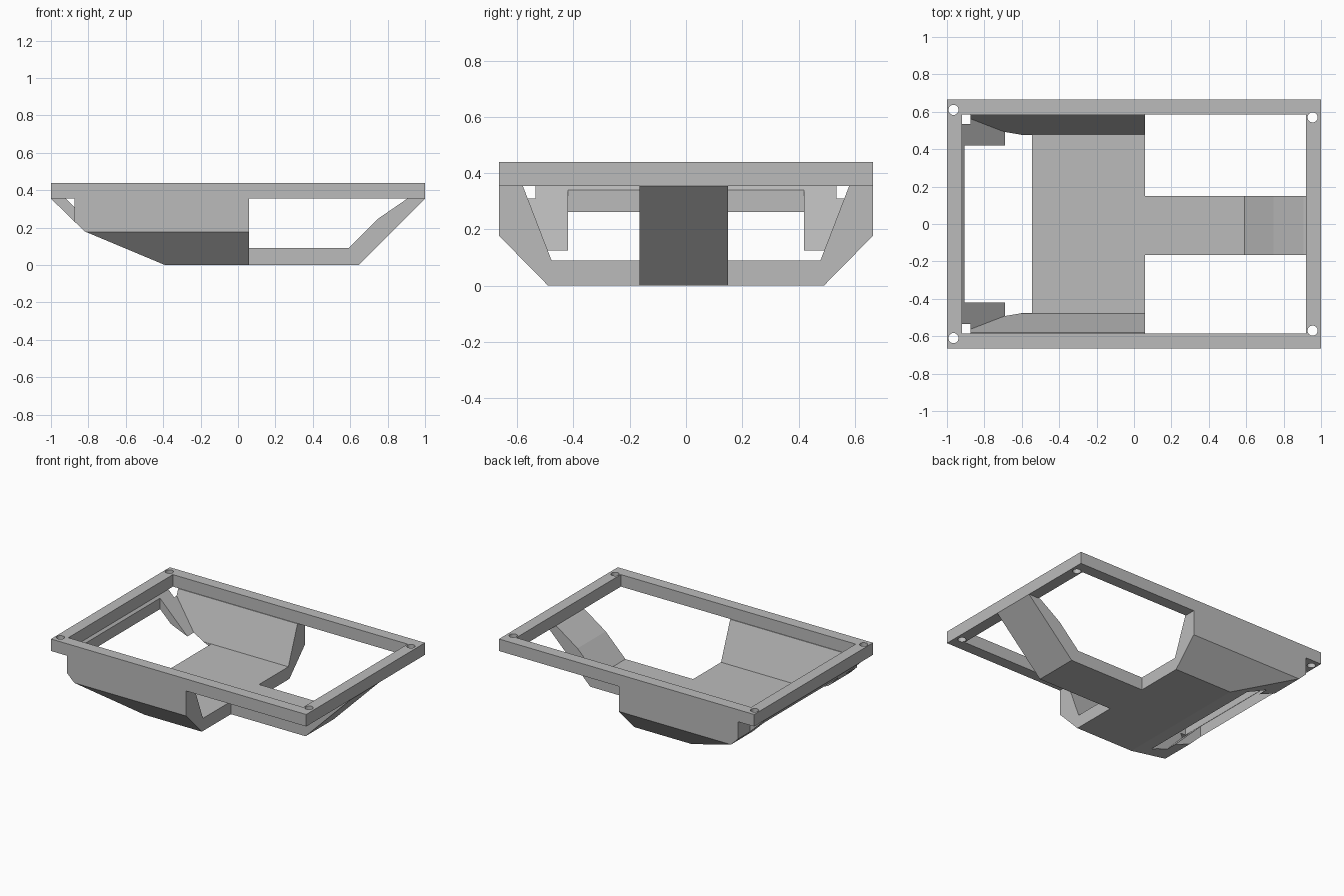
import bpy, bmesh
from mathutils import Vector

cube = bpy.data.objects.get("Cube")
if cube:
    bpy.data.objects.remove(cube, do_unlink=True)

grey = bpy.data.materials.new("light_grey")
grey.use_nodes = True
colour = (0.5, 0.5, 0.5, 1)
grey.diffuse_color = colour
grey.node_tree.nodes["Principled BSDF"].inputs["Base Color"].default_value = colour

RIM_Z, TOP_Z = 0.355, 0.44
HALF_W, FLOOR_Z, BODY_END = 0.665, 0.09, 0.06


def finish(bm, name):
    bmesh.ops.recalc_face_normals(bm, faces=bm.faces)
    mesh = bpy.data.meshes.new(name)
    bm.to_mesh(mesh)
    bm.free()
    mesh.materials.append(grey)
    obj = bpy.data.objects.new(name, mesh)
    bpy.context.collection.objects.link(obj)
    return obj


def prism(name, points, axis, lo, hi):
    """Extrude a profile along x, y or z."""
    def place(p, d):
        return {"x": (d, *p), "y": (p[0], d, p[1]), "z": (*p, d)}[axis]
    bm = bmesh.new()
    face = bm.faces.new([bm.verts.new(place(p, lo)) for p in points])
    moved = bmesh.ops.extrude_face_region(bm, geom=[face])["geom"]
    shift = Vector(place((0, 0), hi - lo))
    bmesh.ops.translate(bm, vec=shift, verts=[v for v in moved if isinstance(v, bmesh.types.BMVert)])
    return finish(bm, name)


def box(name, x0, x1, y0, y1, z0, z1):
    return prism(name, [(x0, y0), (x1, y0), (x1, y1), (x0, y1)], "z", z0, z1)


def boolean(target, cutter, operation="DIFFERENCE"):
    cutter.hide_render = True
    mod = target.modifiers.new("cut", "BOOLEAN")
    mod.operation, mod.solver, mod.object = operation, "EXACT", cutter
    bpy.context.view_layer.objects.active = target
    bpy.ops.object.modifier_apply(modifier=mod.name)
    bpy.data.objects.remove(cutter, do_unlink=True)


# Rectangular mounting frame with four screw holes
frame = box("mounting_frame", -1, 1, -HALF_W, HALF_W, RIM_Z, TOP_Z)
boolean(frame, box("opening", -0.92, 0.92, -0.585, 0.585, 0.3, 0.5))
for x, y in ((-0.965, 0.61), (0.955, 0.57)):
    for side in (-1, 1):
        bm = bmesh.new()
        bmesh.ops.create_cone(bm, cap_ends=True, segments=24, radius1=0.027, radius2=0.027, depth=0.4)
        bmesh.ops.translate(bm, vec=(x, y * side, 0.4), verts=bm.verts)
        boolean(frame, finish(bm, "screw_hole"))

# Tub: side silhouette intersected with the chamfered cross-section
tub = prism("tub", [(-1, RIM_Z), (-0.82, 0.18), (-0.39, 0), (BODY_END, 0), (BODY_END, RIM_Z)],
            "y", -0.8, 0.8)
section = [(-0.49, 0), (0.49, 0), (HALF_W, 0.178), (HALF_W, 0.4), (-HALF_W, 0.4), (-HALF_W, 0.178)]
# extend the section below the floor so that the caps do not coincide
section[0:2] = [(-0.49, 0), (-0.49, -0.1), (0.49, -0.1), (0.49, 0)]
boolean(tub, prism("section", section, "x", -1.2, 0.3), "INTERSECT")

# Tapered cavity, open towards the arm
bm = bmesh.new()
rings = []
for x, y, z in ((-0.655, 0.478, FLOOR_Z), (-0.93, 0.584, RIM_Z + 0.01)):
    rings.append([bm.verts.new(p) for p in ((x, -y, z), (0.3, -y, z), (0.3, y, z), (x, y, z))])
low, high = rings
bm.faces.new(low)
bm.faces.new(high)
for i in range(4):
    j = (i + 1) % 4
    bm.faces.new((low[i], low[j], high[j], high[i]))
boolean(tub, finish(bm, "cavity"))

# Openings through the sloping end, and notches at its corners
boolean(tub, box("end_opening", -0.905, -0.6, -0.42, 0.42, -0.2, 0.345))
boolean(tub, box("floor_opening", -0.69, -0.545, -0.476, 0.476, -0.2, 0.2))
for side in (-1, 1):
    y0, y1 = sorted((0.535 * side, 0.8 * side))
    boolean(tub, box("corner_notch", -1.1, -0.875, y0, y1, 0.1, 0.5))

# Bent arm joining the tub floor to the far side of the frame
prism("support_arm", [(BODY_END, 0), (0.645, 0), (1, RIM_Z), (0.905, RIM_Z),
                      (0.745, 0.245), (0.59, FLOOR_Z), (BODY_END, FLOOR_Z)], "y", -0.165, 0.15)
